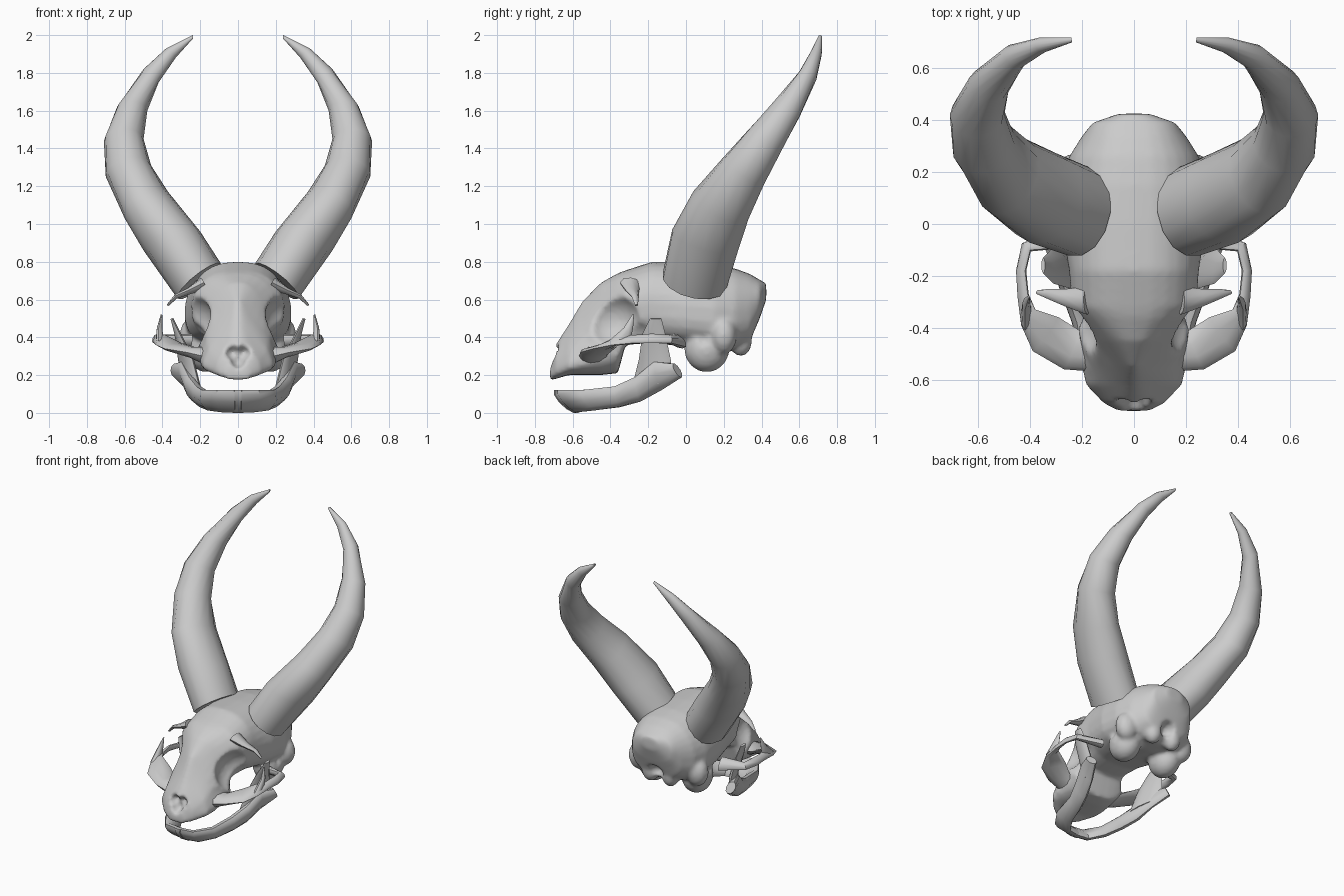
import bpy
import bmesh
import math
from mathutils import Vector, Matrix

default_cube = bpy.data.objects.get("Cube")
if default_cube:
    bpy.data.objects.remove(default_cube, do_unlink=True)

bone = bpy.data.materials.new("bone_grey")
bone.use_nodes = True
bone_colour = (0.6, 0.6, 0.6, 1)
bone.diffuse_color = bone_colour
bone.node_tree.nodes["Principled BSDF"].inputs["Base Color"].default_value = bone_colour


def finish(name, bm):
    """Turn a bmesh into a smooth bone-coloured object."""
    bmesh.ops.recalc_face_normals(bm, faces=bm.faces)
    mesh = bpy.data.meshes.new(name)
    bm.to_mesh(mesh)
    bm.free()
    mesh.materials.append(bone)
    obj = bpy.data.objects.new(name, mesh)
    bpy.context.collection.objects.link(obj)
    bpy.ops.object.select_all(action="DESELECT")
    obj.select_set(True)
    bpy.context.view_layer.objects.active = obj
    bpy.ops.object.shade_smooth_by_angle(angle=math.radians(45))
    return obj


def loft(bm, rings):
    """Skin closed rings of points and cap both ends."""
    loops = [[bm.verts.new(p) for p in ring] for ring in rings]
    count = len(loops[0])
    for low, high in zip(loops, loops[1:]):
        for i in range(count):
            j = (i + 1) % count
            bm.faces.new((low[i], low[j], high[j], high[i]))
    bm.faces.new(loops[0])
    bm.faces.new(loops[-1])


def blade(name, sections, sides=10):
    """Paired left and right lofts; a section is (edge, edge, half thickness)."""
    for label, sign in (("left", 1), ("right", -1)):
        mids = [(Vector(a) + Vector(b)) / 2 for a, b, t in sections]
        rings = []
        for i, (a, b, thick) in enumerate(sections):
            along = mids[min(i + 1, len(mids) - 1)] - mids[max(i - 1, 0)]
            half = (Vector(b) - Vector(a)) / 2
            normal = half.cross(along).normalized() * thick
            ring = []
            for k in range(sides):
                turn = math.tau * k / sides
                p = mids[i] + half * math.cos(turn) + normal * math.sin(turn)
                ring.append((p.x * sign, p.y, p.z))
            rings.append(ring)
        bm = bmesh.new()
        loft(bm, rings)
        finish(label + "_" + name, bm)


def sculpt(target, operation, name, centre, radii):
    """Add an ellipsoid bulge to the target, or cut one out of it."""
    bm = bmesh.new()
    bmesh.ops.create_uvsphere(
        bm, u_segments=20, v_segments=12, radius=1,
        matrix=Matrix.Translation(centre) @ Matrix.Diagonal((*radii, 1)))
    tool = finish(name, bm)
    mod = target.modifiers.new(name, "BOOLEAN")
    mod.operation = operation
    mod.solver = "EXACT"
    mod.object = tool
    bpy.context.view_layer.objects.active = target
    bpy.ops.object.modifier_apply(modifier=mod.name)
    bpy.data.objects.remove(tool, do_unlink=True)


# Skull body: y, half width, top, bottom, upward taper
skull_sections = [
    (-.72, .06, .24, .17, 0), (-.69, .11, .36, .18, .4),
    (-.62, .155, .47, .2, .7), (-.55, .165, .59, .2, .75),
    (-.45, .195, .69, .2, .35), (-.36, .23, .74, .21, 0),
    (-.32, .24, .755, .36, 0), (-.18, .25, .8, .37, 0),
    (0, .28, .795, .35, .1), (.15, .28, .785, .33, .1),
    (.26, .25, .765, .33, .05), (.34, .2, .735, .37, 0),
    (.39, .16, .705, .5, 0), (.425, .06, .685, .6, 0)]
rings = []
for y, width, top, bottom, taper in skull_sections:
    ring = []
    for k in range(28):
        c, s = math.cos(math.tau * k / 28), math.sin(math.tau * k / 28)
        x = width * math.copysign(abs(c) ** 0.8, c) * (1 - taper * s)
        lift = s if s > 0 else -abs(s) ** 0.7
        ring.append((x, y, (top + bottom) / 2 + lift * (top - bottom) / 2))
    rings.append(ring)
skull_bm = bmesh.new()
loft(skull_bm, rings)
skull = finish("skull", skull_bm)

# Ear bulbs and back knuckles, then sockets, temples and ears on both sides
for sign in (1, -1):
    sculpt(skull, "UNION", "ear_bulb", (sign * .17, .11, .34), (.1, .12, .125))
    sculpt(skull, "UNION", "ear_rim", (sign * .23, .2, .41), (.08, .07, .1))
    sculpt(skull, "UNION", "neck_knuckle", (sign * .08, .29, .38), (.06, .06, .08))
    sculpt(skull, "DIFFERENCE", "eye_socket", (sign * .31, -.4, .49), (.18, .17, .16))
    sculpt(skull, "DIFFERENCE", "cheek_hollow", (sign * .32, -.28, .37), (.16, .17, .14))
    sculpt(skull, "DIFFERENCE", "ear_hollow", (sign * .3, .09, .39), (.06, .04, .045))
    sculpt(skull, "DIFFERENCE", "nostril", (sign * .03, -.72, .32), (.04, .08, .04))
sculpt(skull, "DIFFERENCE", "nose_opening", (0, -.72, .285), (.04, .07, .05))
sculpt(skull, "DIFFERENCE", "spine_opening", (0, .38, .4), (.06, .09, .06))

# Melt the skull parts together
remesh = skull.modifiers.new("blend", "REMESH")
remesh.mode = "VOXEL"
remesh.voxel_size = 0.014
remesh.use_smooth_shade = True
soften = skull.modifiers.new("soften", "SMOOTH")
soften.factor = 0.5
soften.iterations = 5

# Horns: inner edge, outer edge, half depth
blade("horn", [
    ((.09, .045, .79), (.32, .045, .605), .175),
    ((.2, .1, .96), (.5, .1, .86), .185),
    ((.37, .185, 1.17), (.6, .185, 1.03), .165),
    ((.46, .305, 1.31), (.7, .305, 1.25), .13),
    ((.5, .42, 1.45), (.71, .42, 1.44), .105),
    ((.48, .535, 1.6), (.64, .535, 1.62), .08),
    ((.42, .645, 1.75), (.5, .645, 1.82), .05),
    ((.33, .69, 1.88), (.38, .69, 1.93), .03),
    ((.24, .71, 1.98), (.24, .71, 2), .01)], sides=14)

# Cheek arches: outer edge, inner edge
blade("cheek_arch", [
    ((.14, -.57, .29), (.13, -.4, .31), .06),
    ((.27, -.56, .32), (.21, -.41, .32), .03),
    ((.39, -.49, .34), (.29, -.36, .36), .02),
    ((.435, -.39, .36), (.38, -.33, .41), .02),
    ((.445, -.28, .37), (.41, -.27, .41), .017),
    ((.45, -.18, .37), (.42, -.18, .42), .015),
    ((.43, -.08, .37), (.4, -.1, .41), .02),
    ((.26, 0, .35), (.24, -.09, .41), .03)])
blade("cheek_spike", [
    ((.42, -.41, .38), (.41, -.29, .4), .02),
    ((.42, -.33, .45), (.41, -.28, .45), .015),
    ((.405, -.285, .52), (.405, -.275, .52), .004)], sides=8)

# Brow spikes above the sockets
blade("brow_spike", [
    ((.18, -.35, .69), (.18, -.24, .68), .035),
    ((.26, -.32, .65), (.26, -.25, .64), .018),
    ((.33, -.29, .62), (.33, -.25, .61), .012),
    ((.375, -.27, .57), (.37, -.255, .57), .006)], sides=8)

# Lower jaw: lower edge, upper edge
blade("jaw", [
    ((-.02, -.57, 0), (-.02, -.7, .12), .03),
    ((.08, -.56, .005), (.11, -.68, .12), .03),
    ((.14, -.47, .015), (.19, -.56, .12), .035),
    ((.18, -.35, .03), (.22, -.38, .14), .04),
    ((.22, -.24, .06), (.26, -.27, .19), .04),
    ((.26, -.13, .12), (.3, -.17, .27), .03),
    ((.32, -.02, .19), (.34, -.07, .26), .03)])
blade("jaw_fin", [
    ((.2, -.29, .12), (.3, -.08, .17), .03),
    ((.24, -.25, .28), (.31, -.08, .28), .025),
    ((.31, -.23, .42), (.33, -.11, .42), .015),
    ((.35, -.19, .5), (.35, -.13, .5), .008)])
